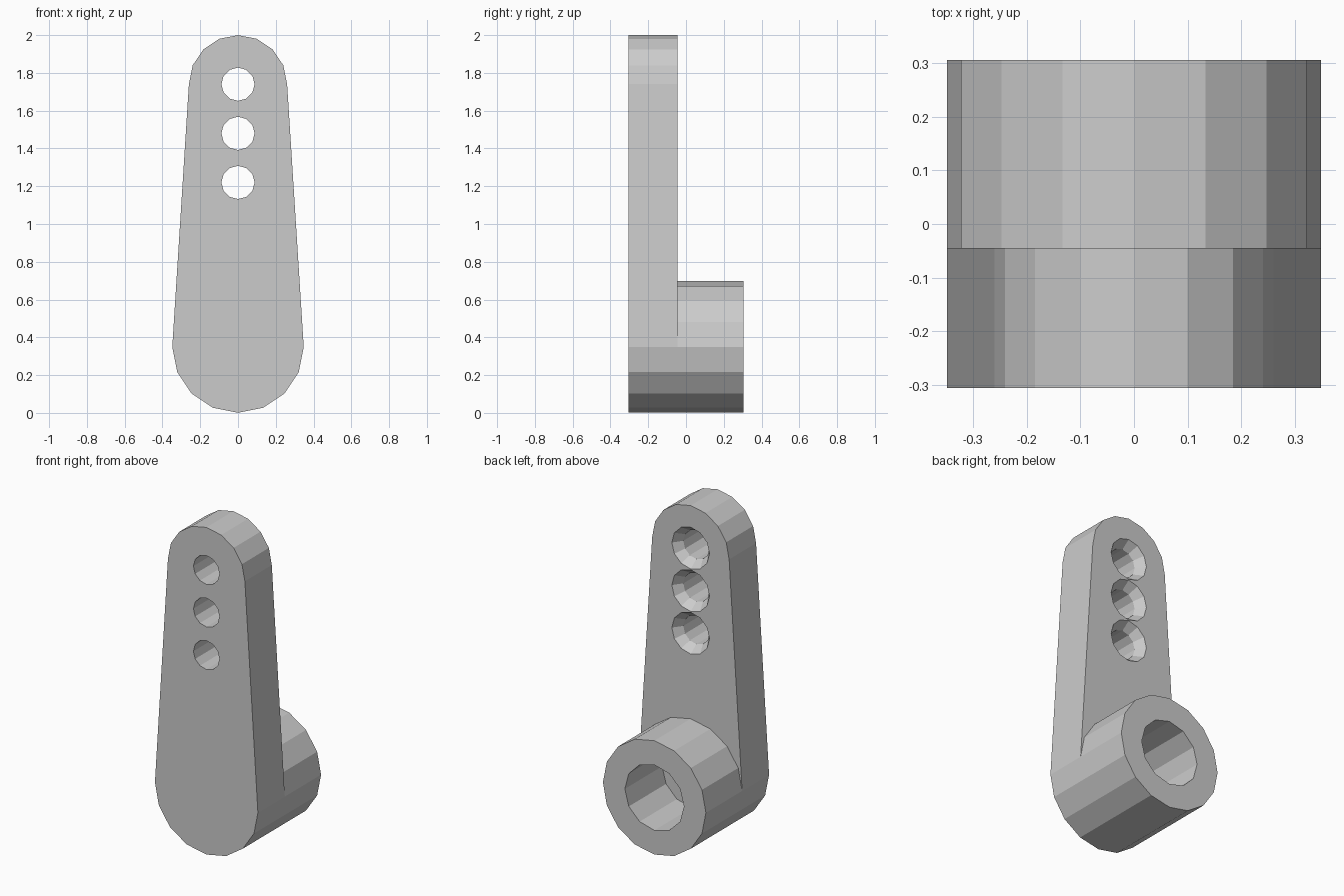
import bpy, bmesh
from math import sin, cos, radians

if "Cube" in bpy.data.objects:
    bpy.data.objects.remove(bpy.data.objects["Cube"])

Y_FRONT, Y_STEP, Y_BACK = -0.305, -0.045, 0.305
HUB_Z, HUB_R = 0.349, 0.348
TIP_Z, TIP_R = 1.74, 0.26


def arc(cz, r, start, count, step):
    return [(r * cos(radians(start + i * step)), cz + r * sin(radians(start + i * step)))
            for i in range(count)]


def loft(name, front, y0, back, y1):
    """Closed solid between two matching outlines (x, z) at y0 and y1."""
    bm = bmesh.new()
    a = [bm.verts.new((x, y0, z)) for x, z in front]
    b = [bm.verts.new((x, y1, z)) for x, z in back]
    bm.faces.new(a)
    bm.faces.new(b[::-1])
    n = len(a)
    for i in range(n):
        j = (i + 1) % n
        bm.faces.new((a[j], a[i], b[i], b[j]))
    bmesh.ops.recalc_face_normals(bm, faces=bm.faces)
    mesh = bpy.data.meshes.new(name)
    bm.to_mesh(mesh)
    bm.free()
    obj = bpy.data.objects.new(name, mesh)
    bpy.context.collection.objects.link(obj)
    return obj


def revolve(name, z, rings, sides):
    """Solid round bar or cone along y from two (y, radius) rings."""
    (y0, r0), (y1, r1) = rings
    step = 360 / sides
    return loft(name, arc(z, r0, 90, sides, step), y0, arc(z, r1, 90, sides, step), y1)


def combine(target, other, operation):
    mod = target.modifiers.new(other.name, 'BOOLEAN')
    mod.operation = operation
    mod.solver = 'EXACT'
    mod.object = other
    bpy.context.view_layer.objects.active = target
    bpy.ops.object.modifier_apply(modifier=mod.name)
    bpy.data.objects.remove(other)


# Tapered arm with rounded ends
outline = arc(TIP_Z, TIP_R, 0, 9, 22.5) + arc(HUB_Z, HUB_R, 180, 9, 22.5)
arm = loft("lever_arm", outline, Y_FRONT, outline, Y_STEP)

# Round hub on the back
combine(arm, revolve("hub", HUB_Z, [(Y_STEP, HUB_R), (Y_BACK, HUB_R)], 16), 'UNION')

# Blind shaft bore in the hub
combine(arm, revolve("shaft_bore", HUB_Z, [(-0.055, 0.2), (0.4, 0.2)], 12), 'DIFFERENCE')

# Three through holes, countersunk from the back
for z in (1.22, 1.48, 1.74):
    combine(arm, revolve("hole", z, [(-0.4, 0.088), (0.1, 0.088)], 12), 'DIFFERENCE')
    combine(arm, revolve("countersink", z, [(-0.1, 0.088), (-0.044, 0.128)], 12), 'DIFFERENCE')
